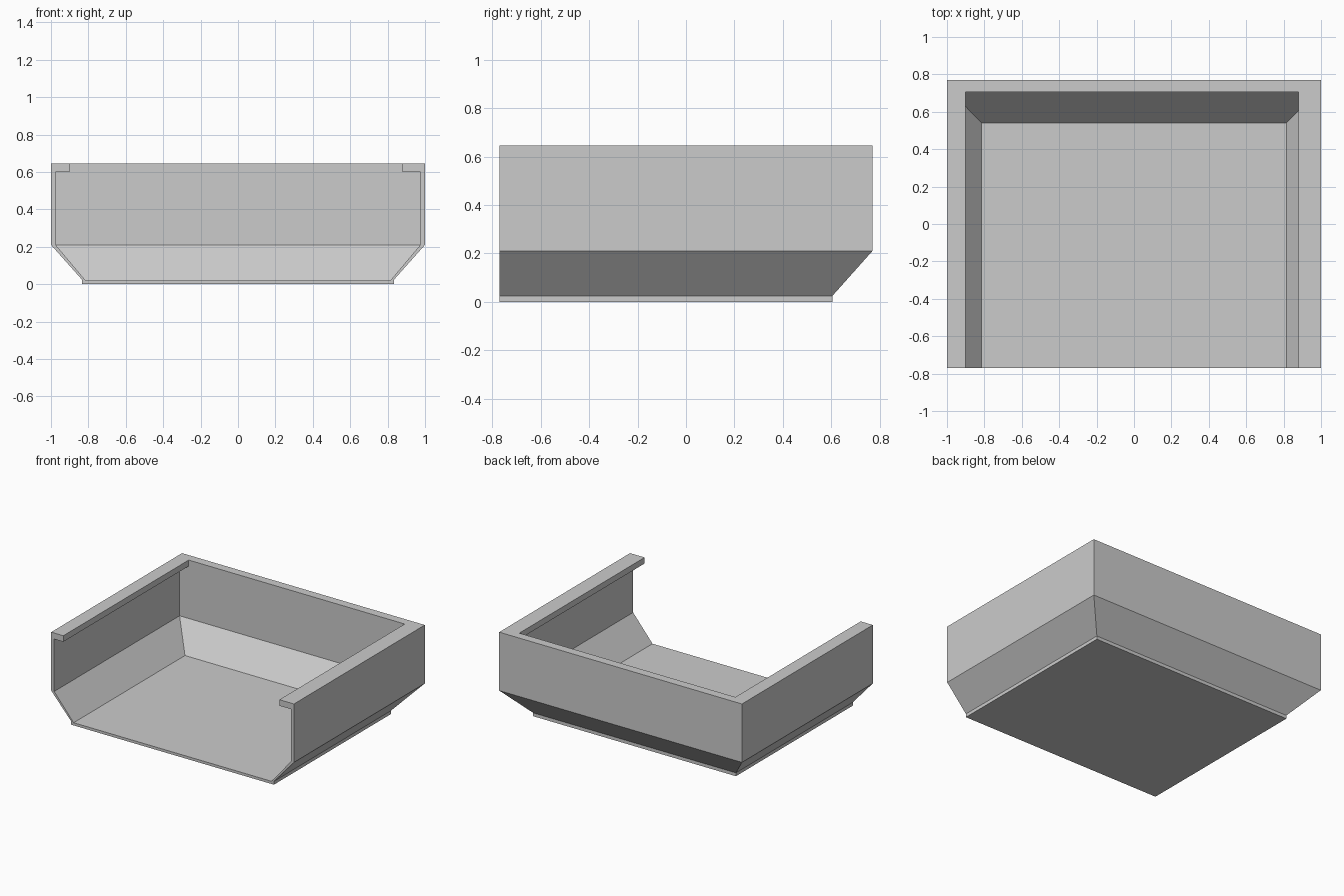
import bpy
import bmesh

cube = bpy.data.objects.get("Cube")
if cube:
    bpy.data.objects.remove(cube, do_unlink=True)

FRONT, TOP = -0.77, 0.645

grey = bpy.data.materials.new("plain grey")
grey.use_nodes = True
grey.diffuse_color = (0.6, 0.6, 0.6, 1)
grey.node_tree.nodes["Principled BSDF"].inputs["Base Color"].default_value = (0.6, 0.6, 0.6, 1)


def finish(bm, name):
    bmesh.ops.recalc_face_normals(bm, faces=bm.faces[:])
    mesh = bpy.data.meshes.new(name)
    bm.to_mesh(mesh)
    bm.free()
    mesh.materials.append(grey)
    bpy.context.collection.objects.link(bpy.data.objects.new(name, mesh))


# Wall section from outer rim to base to inner rim: half width, back y, height
section = [
    (1.0, 0.77, TOP),
    (1.0, 0.77, 0.21),
    (0.835, 0.605, 0.025),
    (0.835, 0.605, 0.0),
    (0.815, 0.54, 0.02),
    (0.975, 0.705, 0.21),
    (0.975, 0.705, TOP),
]
BASE, FLOOR = 3, 4

# Tray shell: the section runs back along one side, across, and forward again
bm = bmesh.new()
stations = []
for side, at_back in ((-1, False), (-1, True), (1, True), (1, False)):
    stations.append([bm.verts.new((side * x, y if at_back else FRONT, z))
                     for x, y, z in section])
count = len(section)
for a, b in zip(stations, stations[1:]):
    for i in range(count):
        j = (i + 1) % count
        if (i, j) != (BASE, FLOOR):
            bm.faces.new((a[i], a[j], b[j], b[i]))

# Underside, floor and open front edge
for i in (BASE, FLOOR):
    bm.faces.new([s[i] for s in stations])
left, right = stations[0], stations[-1]
bm.faces.new((left[BASE], left[FLOOR], right[FLOOR], right[BASE]))
for s in (left, right):
    bm.faces.new(s)
finish(bm, "tray_shell")


# Inward lips along the top of both side walls
def lip(name, x0, x1):
    bm = bmesh.new()
    bmesh.ops.create_cube(bm, size=1)
    for v in bm.verts:
        v.co = (x0 if v.co.x < 0 else x1,
                FRONT if v.co.y < 0 else 0.705,
                0.6 if v.co.z < 0 else TOP)
    finish(bm, name)


lip("right_lip", -0.975, -0.9)
lip("left_lip", 0.88, 0.975)
